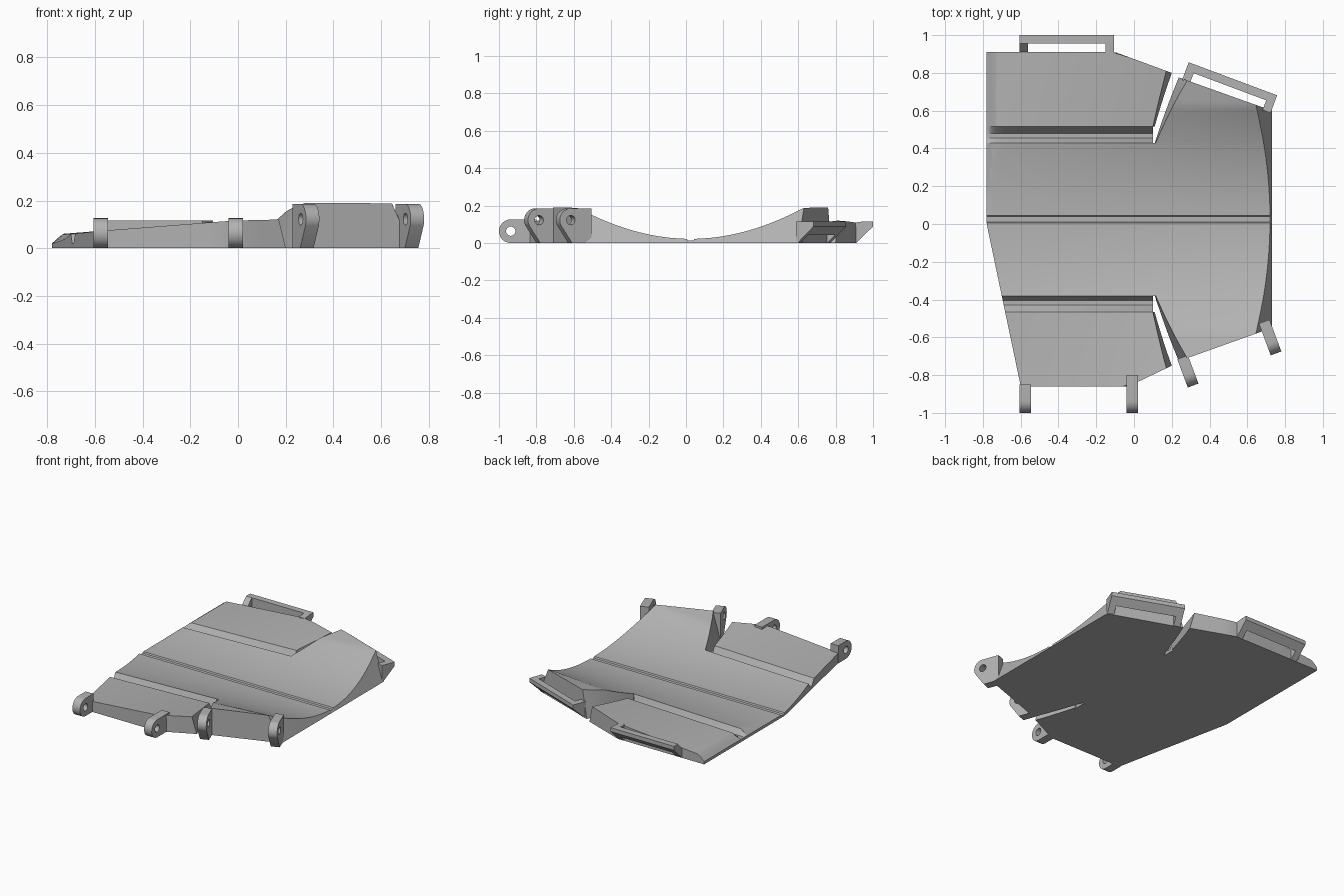
import bpy, math
from mathutils import Matrix, Vector

if "Cube" in bpy.data.objects:
    bpy.data.objects.remove(bpy.data.objects["Cube"])

grey = bpy.data.materials.new("plain_grey")
grey.use_nodes = True
COLOR = (0.45, 0.45, 0.45, 1)
grey.diffuse_color = COLOR
grey.node_tree.nodes["Principled BSDF"].inputs["Base Color"].default_value = COLOR

MID = 0.025      # the plate mirrors about this y
INNER, OUTER = 0.405, 0.49   # groove lips, measured from the middle


def finish(obj):
    obj.data.materials.append(grey)
    bpy.ops.object.select_all(action='DESELECT')
    obj.select_set(True)
    bpy.context.view_layer.objects.active = obj


def mesh_object(name, verts, faces):
    me = bpy.data.meshes.new(name)
    me.from_pydata(verts, [], faces)
    obj = bpy.data.objects.new(name, me)
    bpy.context.collection.objects.link(obj)
    finish(obj)
    bpy.ops.object.mode_set(mode='EDIT')
    bpy.ops.mesh.select_all(action='SELECT')
    bpy.ops.mesh.normals_make_consistent(inside=False)
    bpy.ops.object.mode_set(mode='OBJECT')
    bpy.ops.object.shade_smooth_by_angle(angle=math.radians(20))
    return obj


# Heights of the dished middle and of the flatter side panels
def dish(x, d):
    e = min(d, 0.6 + 0.4 * (d - 0.6))
    return 0.022 + (0.22 + 0.17 * (x + 0.74)) * e * e


def side_height(x, d):
    return 0.06 + (x + 0.74) * (0.03 + 0.12 * (d - OUTER))


def left_edge(d, s):
    return -0.78 if s > 0 else -0.78 + 0.21 * max(0, d - MID)


def bevelled(z, x, s):
    return min(z, 0.02 + 0.9 * (x + 0.78)) if s > 0 else z


def slab(name, rows, cols, point, s):
    """Closed block: point(u, v, top) gives x, distance from middle, z."""
    n, m = len(cols), len(rows)
    verts = []
    for top in (False, True):
        for v in rows:
            for u in cols:
                x, d, z = point(u, v, top)
                verts.append((x, MID + s * d, z if top else 0))
    idx = lambda i, j, k: k * n * m + j * n + i
    faces = [[idx(i, j, k), idx(i + 1, j, k), idx(i + 1, j + 1, k), idx(i, j + 1, k)]
             for k in (0, 1) for j in range(m - 1) for i in range(n - 1)]
    rim = ([(i, 0) for i in range(n)] + [(n - 1, j) for j in range(1, m)]
           + [(i, m - 1) for i in range(n - 2, -1, -1)] + [(0, j) for j in range(m - 2, 0, -1)])
    for a, b in zip(rim, rim[1:] + rim[:1]):
        faces.append([idx(*a, 0), idx(*b, 0), idx(*b, 1), idx(*a, 1)])
    return mesh_object(name, verts, faces)


COLS = [0, 0.01, 0.02, 0.03, 0.055] + [0.1 + 0.1 * i for i in range(10)]
STEPS = [i / 10 for i in range(11)]
lerp = lambda a, b, t: a + (b - a) * t


def make_half(s, label):
    # Dished middle, with a shallow notch along the centre line
    def core(u, d, top):
        xr = 0.73 - (0.45 * dish(0.68, d) if top else 0)
        x = lerp(left_edge(d, s), xr, u)
        z = 0.013 if d < 0.016 else dish(x, d)
        return x, d, bevelled(z, x, s)
    slab(label + "_middle_panel", [0, 0.015, 0.02] + [0.055 * i for i in range(1, 7)] + [0.37, INNER],
         COLS, core, s)

    # Groove between middle and side panel
    def groove(u, d, top):
        x = lerp(left_edge(d, s), 0.1, u)
        z = {INNER: dish(x, d), OUTER: side_height(x, d)}.get(d, 0.02)
        return x, d, bevelled(z, x, s)
    slab(label + "_groove", [INNER, 0.43, 0.455, OUTER], COLS, groove, s)

    # Side panel, ending at the slanted slit
    def side(u, v, top):
        dl, dr = lerp(OUTER, 0.885, v), lerp(OUTER, 0.775, v)
        xr = 0.1 + 0.25 * (dr - OUTER) if top else 0.09 + 0.32 * (dr - 0.43)
        x = lerp(left_edge(dl, s), xr, u)
        corner = -0.1 if s > 0 else -0.03
        end = 0.885 - 0.11 * max(0, x - corner) / (0.2 - corner)
        d = lerp(OUTER, end, v)
        return x, d, bevelled(side_height(x, d), x, s)
    slab(label + "_side_panel", STEPS, COLS, side, s)

    # Wing beyond the slit
    def wing(u, v, top):
        dl, dr = lerp(INNER, 0.74, v), lerp(INNER, 0.6, v)
        xl = 0.115 + 0.5 * (dl - INNER) if top else 0.11 + 0.38 * (dl - INNER)
        xr = 0.73 - (0.45 * dish(0.68, dr) if top else 0)
        x = lerp(xl, xr, u)
        d = lerp(INNER, 0.75 - 0.357 * (x - 0.24), v)
        return x, d, dish(x, d)
    slab(label + "_wing", STEPS, STEPS, wing, s)


make_half(1, "back")
make_half(-1, "front")


# Hinge lugs: rounded plate with a pin hole, built sideways from its tip
def lug(name, tip, angle, length, h, foot):
    r = 0.063
    low = -90 if h <= r else -25
    arc = [math.radians(lerp(90, low, i / 14)) for i in range(15)]
    outer = [(-r + r * math.cos(a), h + r * math.sin(a)) for a in arc]
    outer += [(-foot, 0), (-length, 0), (-length, h + r)]
    ring = [math.tau * i / 20 for i in range(20)]
    hole = [(-r + 0.025 * math.cos(a), h + 0.025 * math.sin(a)) for a in ring]
    cu = bpy.data.curves.new(name, 'CURVE')
    cu.dimensions, cu.fill_mode, cu.extrude = '2D', 'BOTH', 0.03
    for pts in (outer, hole):
        sp = cu.splines.new('POLY')
        sp.points.add(len(pts) - 1)
        for p, q in zip(sp.points, pts):
            p.co = (*q, 0, 1)
        sp.use_cyclic_u = True
    obj = bpy.data.objects.new(name, cu)
    bpy.context.collection.objects.link(obj)
    out = Vector((math.sin(angle), -math.cos(angle), 0))
    up = Vector((0, 0, 1))
    rot = Matrix((out, up, out.cross(up))).transposed().to_4x4()
    obj.matrix_world = Matrix.Translation((*tip, 0)) @ rot
    finish(obj)
    bpy.ops.object.convert(target='MESH')
    bpy.ops.object.shade_smooth_by_angle(angle=math.radians(30))


TILT = math.radians(20.5)
lug("right_side_lug", (-0.575, -1), 0, 0.15, 0.063, 0.07)
lug("left_side_lug", (-0.01, -1), 0, 0.2, 0.063, 0.07)
lug("right_wing_lug", (0.313, -0.855), TILT, 0.16, 0.122, 0.07)
lug("left_wing_lug", (0.752, -0.685), TILT, 0.18, 0.122, 0.07)


# Strap loops: two arms and a bar, with a slanted underside
def strap_loop(name, base, angle, zl, zr):
    place = Matrix.Translation((*base, 0)) @ Matrix.Rotation(-angle, 4, 'Z')
    top = 0.116

    def arm(z):
        return [(-0.01, 0), (0, 0), (0.09, 0.088), (0.09, top), (0.045, top), (0, z), (-0.01, z)]
    bar = [(0.045, 0.044), (0.09, 0.088), (0.09, top), (0.045, top)]
    for part, prof, a, b in (("_right_arm", arm(zl), 0, 0.045), ("_bar", bar, 0.045, 0.455),
                             ("_left_arm", arm(zr), 0.455, 0.5)):
        n = len(prof)
        verts = [place @ Vector((x, y, z)) for x in (a, b) for y, z in prof]
        faces = [list(range(n)), list(range(n, 2 * n))]
        faces += [[i, (i + 1) % n, n + (i + 1) % n, n + i] for i in range(n)]
        mesh_object(name + part, verts, faces)


strap_loop("side_loop", (-0.605, 0.91), 0, 0.07, 0.11)
strap_loop("wing_loop", (0.258, 0.772), TILT, 0.116, 0.116)
